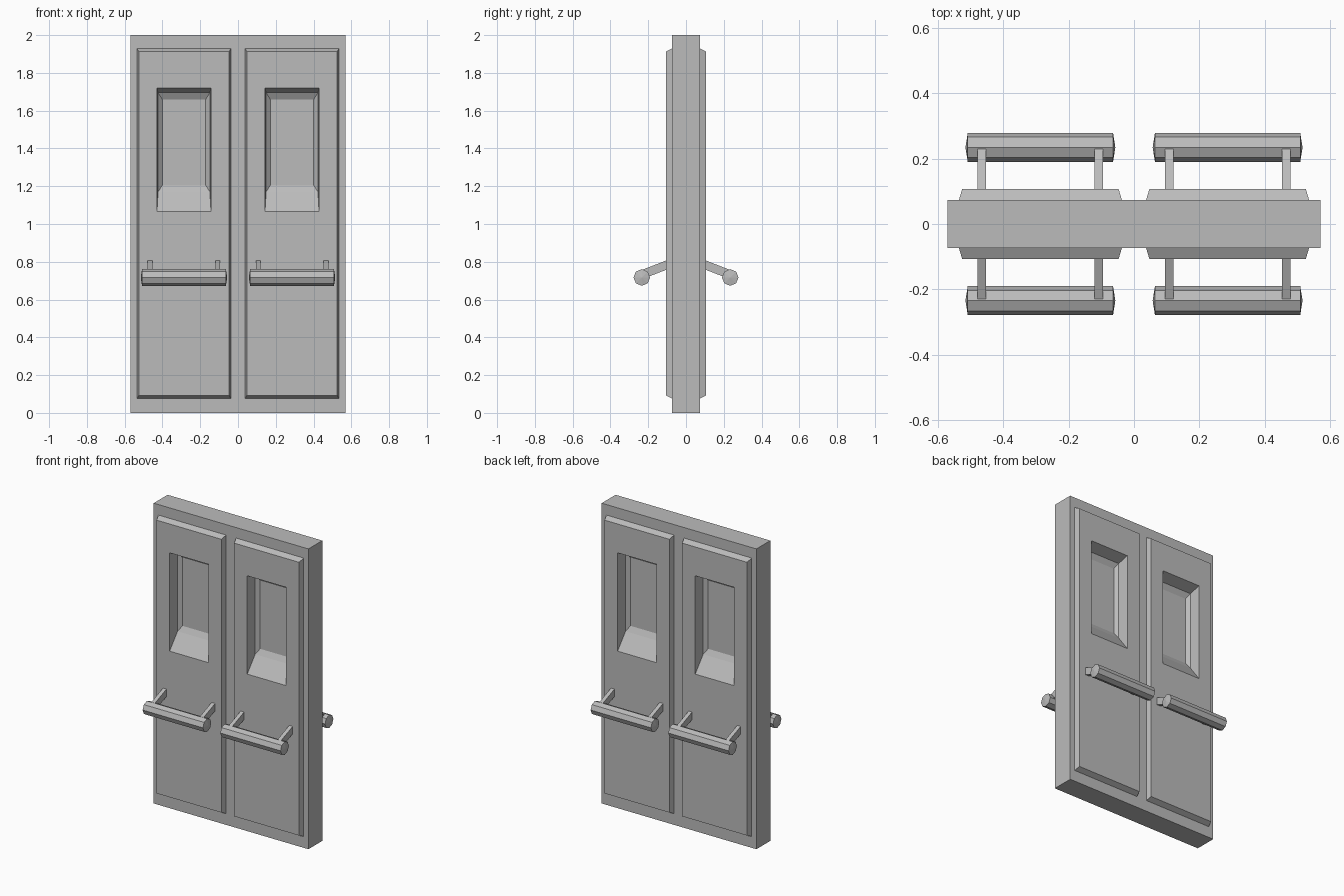
import bpy, bmesh, math
from mathutils import Matrix, Vector

if "Cube" in bpy.data.objects:
    bpy.data.objects.remove(bpy.data.objects["Cube"])

metal = bpy.data.materials.new("plain grey")
metal.diffuse_color = (0.5, 0.5, 0.5, 1)
metal.use_nodes = True
metal.node_tree.nodes["Principled BSDF"].inputs["Base Color"].default_value = metal.diffuse_color

CX = 0.286          # centre line of each door leaf
FACE = 0.073        # half thickness of the frame


def finish(name, bm):
    bmesh.ops.remove_doubles(bm, verts=bm.verts, dist=1e-5)
    bmesh.ops.recalc_face_normals(bm, faces=bm.faces)
    me = bpy.data.meshes.new(name)
    bm.to_mesh(me)
    bm.free()
    me.materials.append(metal)
    ob = bpy.data.objects.new(name, me)
    bpy.context.collection.objects.link(ob)
    return ob


def quad(bm, pts):
    return bm.faces.new([bm.verts.new(p) for p in pts])


# Frame: a slab whose two large faces are left open behind the panels
def build_frame():
    xs = [-0.57, -0.535, -0.037, 0.037, 0.535, 0.57]
    zs = [0, 0.075, 1.93, 2]
    bm = bmesh.new()
    for y in (-FACE, FACE):
        for i in range(5):
            for k in range(3):
                if k == 1 and i in (1, 3):
                    continue
                quad(bm, [(xs[i], y, zs[k]), (xs[i + 1], y, zs[k]),
                          (xs[i + 1], y, zs[k + 1]), (xs[i], y, zs[k + 1])])
    for i in range(5):
        for z in (0, 2):
            quad(bm, [(xs[i], -FACE, z), (xs[i + 1], -FACE, z),
                      (xs[i + 1], FACE, z), (xs[i], FACE, z)])
    for k in range(3):
        for x in (-0.57, 0.57):
            quad(bm, [(x, -FACE, zs[k]), (x, -FACE, zs[k + 1]),
                      (x, FACE, zs[k + 1]), (x, FACE, zs[k])])
    finish("door_frame", bm)


# Panel: bevelled rim, flat face, then a stepped window recess
def build_panel(name, cx, side):
    rings = [  # half width, bottom, top, distance from the middle plane
        (0.249, 0.075, 1.93, FACE),
        (0.239, 0.092, 1.912, 0.107),
        (0.143, 1.065, 1.72, 0.107),
        (0.137, 1.17, 1.695, 0.032),
        (0.115, 1.205, 1.66, 0.012),
    ]
    bm = bmesh.new()
    loops = [[bm.verts.new((cx + sx * w, side * y, z))
              for sx, z in ((-1, lo), (1, lo), (1, hi), (-1, hi))]
             for w, lo, hi, y in rings]
    for a, b in zip(loops, loops[1:]):
        for i in range(4):
            j = (i + 1) % 4
            bm.faces.new((a[i], a[j], b[j], b[i]))
    bm.faces.new(loops[-1])
    bmesh.ops.recalc_face_normals(bm, faces=bm.faces)
    # the shell is open at the back: make the window pane face outward
    bm.faces.ensure_lookup_table()
    if bm.faces[-1].normal.y * side < 0:
        bmesh.ops.reverse_faces(bm, faces=bm.faces)
    me = bpy.data.meshes.new(name)
    bm.to_mesh(me)
    bm.free()
    me.materials.append(metal)
    bpy.context.collection.objects.link(bpy.data.objects.new(name, me))


# Push bar: eight-sided rod with shallow pointed ends
def build_bar(name, cx, side):
    bm = bmesh.new()
    profile = [(-0.229, 0), (-0.222, 0.044), (0.222, 0.044), (0.229, 0)]
    rows = []
    for x, r in profile:
        n = 8 if r else 1
        rows.append([bm.verts.new((cx + x,
                                   side * 0.234 + r * math.cos(i * math.tau / 8),
                                   0.717 + r * math.sin(i * math.tau / 8)))
                     for i in range(n)])
    for i in range(8):
        j = (i + 1) % 8
        bm.faces.new((rows[0][0], rows[1][i], rows[1][j]))
        bm.faces.new((rows[1][i], rows[2][i], rows[2][j], rows[1][j]))
        bm.faces.new((rows[3][0], rows[2][j], rows[2][i]))
    finish(name, bm)


# Bracket: square arm sloping down from the panel to the bar
def build_bracket(name, cx, side):
    a = Vector((cx, side * 0.095, 0.786))
    b = Vector((cx, side * 0.234, 0.732))
    d = b - a
    bm = bmesh.new()
    bmesh.ops.create_cube(bm, size=1)
    tilt = Matrix.Rotation(math.atan2(d.z, d.y), 4, 'X')
    bm.transform(Matrix.Translation((a + b) / 2) @ tilt
                 @ Matrix.Diagonal((0.026, d.length, 0.046, 1)))
    finish(name, bm)


build_frame()
for face, side in (("front", -1), ("back", 1)):
    for leaf, cx in (("left", -CX), ("right", CX)):
        tag = f"{face}_{leaf}"
        build_panel(f"{tag}_panel", cx, side)
        build_bar(f"{tag}_push_bar", cx, side)
        for n, off in enumerate((-0.179, 0.179), 1):
            build_bracket(f"{tag}_bracket_{n}", cx + off, side)
